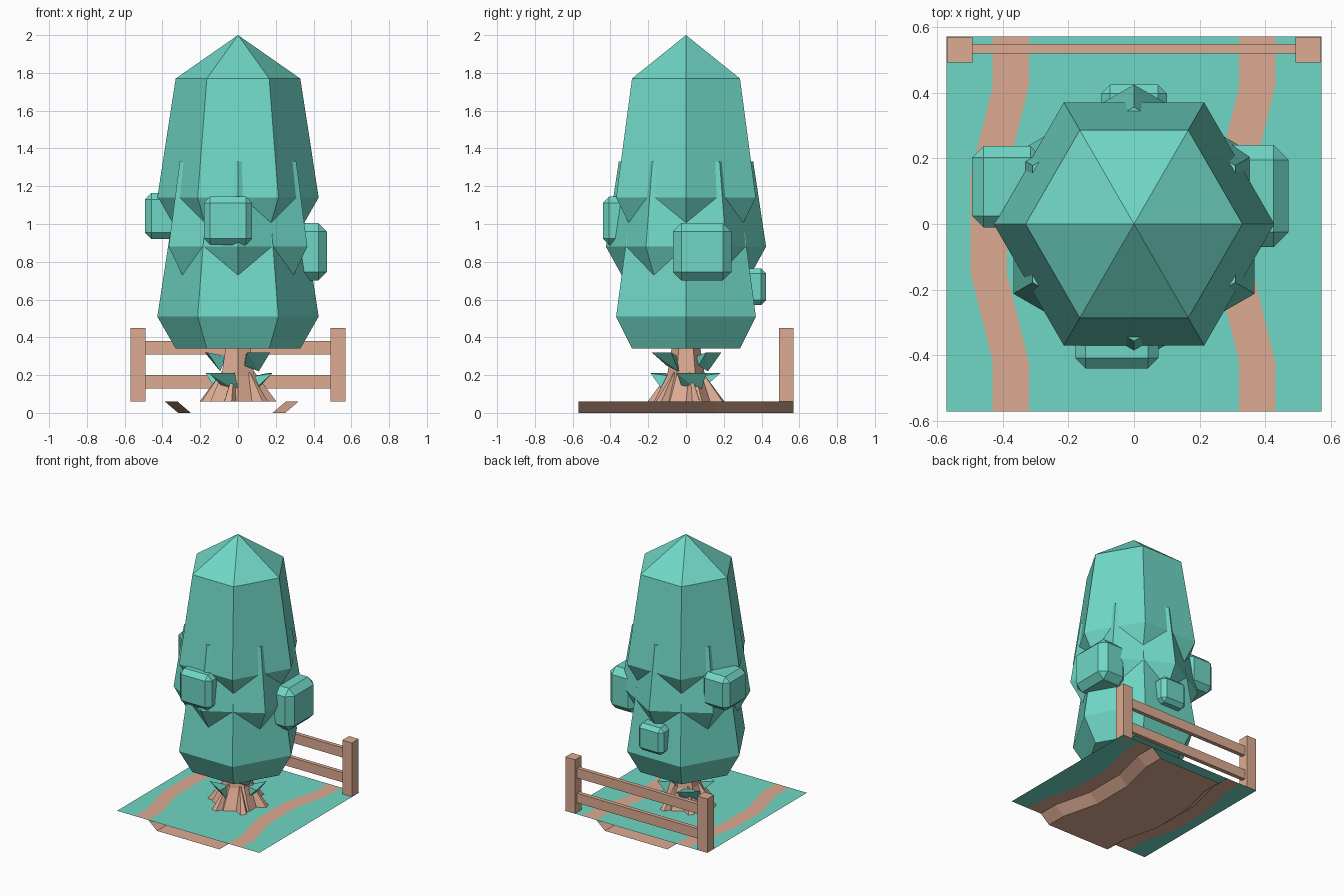
import bpy, bmesh
from math import cos, sin, radians, pi

if "Cube" in bpy.data.objects:
    bpy.data.objects.remove(bpy.data.objects["Cube"])


def material(name, col):
    m = bpy.data.materials.new(name)
    m.diffuse_color = (*col, 1)
    m.use_nodes = True
    m.node_tree.nodes["Principled BSDF"].inputs["Base Color"].default_value = m.diffuse_color
    return m


LEAF = material("leaf_teal", (0.16, 0.68, 0.56))
WOOD = material("wood_tan", (0.72, 0.41, 0.29))


def finish(name, bm, mat):
    me = bpy.data.meshes.new(name)
    bm.to_mesh(me)
    bm.free()
    ob = bpy.data.objects.new(name, me)
    bpy.context.collection.objects.link(ob)
    me.materials.append(mat)
    return ob


def lathe(name, profile, mat, sides=6, turn=0.0):
    """Stack of n-sided rings, (radius, z) from bottom to top; radius 0 makes a point."""
    bm = bmesh.new()
    rings = []
    for r, z in profile:
        n = sides if r else 1
        rings.append([bm.verts.new((r * cos(turn + 2 * pi * i / sides),
                                    r * sin(turn + 2 * pi * i / sides), z)) for i in range(n)])
    for a, b in zip(rings, rings[1:]):
        for i in range(sides):
            j = (i + 1) % sides
            bm.faces.new([a[i], a[j], b[0]] if len(b) == 1 else [a[i], a[j], b[j], b[i]])
    bm.faces.new(rings[0][::-1])
    if len(rings[-1]) > 1:
        bm.faces.new(rings[-1])
    return finish(name, bm, mat)


def box(name, lo, hi, mat, bevel=0.0):
    bm = bmesh.new()
    bmesh.ops.create_cube(bm, size=1)
    for v in bm.verts:
        v.co = [(l + h) / 2 + c * (h - l) for l, h, c in zip(lo, hi, v.co)]
    if bevel:
        bmesh.ops.bevel(bm, geom=bm.edges[:], offset=bevel, segments=1, affect='EDGES')
    return finish(name, bm, mat)


def hull(name, pts, angle, mat):
    """Convex wedge from (outward, sideways, z) points, turned about the trunk."""
    bm = bmesh.new()
    c, s = cos(radians(angle)), sin(radians(angle))
    for o, t, z in pts:
        bm.verts.new((o * c - t * s, o * s + t * c, z))
    bmesh.ops.convex_hull(bm, input=bm.verts[:])
    return finish(name, bm, mat)


def ribbon(name, left, right, mat):
    """Strip along y between two (x, z) rails that follow the stream bend; None keeps x fixed."""
    bm = bmesh.new()
    rows = []
    for y, bend in [(-0.57, 0), (-0.42, 0), (-0.15, -0.067), (0.15, -0.067), (0.42, 0), (0.57, 0)]:
        rows.append([bm.verts.new((x + (bend if abs(x) < 0.5 else 0), y, z)) for x, z in (left, right)])
    for a, b in zip(rows, rows[1:]):
        bm.faces.new([a[0], a[1], b[1], b[0]])
    return finish(name, bm, mat)


# Foliage: three overlapping hexagonal tiers, the middle one turned by 30 degrees
lathe("lower_foliage", [(0.33, 0.34), (0.427, 0.51), (0.358, 0.96)], LEAF)
lathe("middle_foliage", [(0.33, 0.71), (0.424, 0.88), (0.356, 1.33)], LEAF, turn=pi / 6)
lathe("upper_foliage", [(0.33, 0.97), (0.427, 1.14), (0.33, 1.77), (0, 2.0)], LEAF)

# Chamfered leaf clumps on the sides
box("front_clump", (-0.18, -0.44, 0.89), (0.075, -0.26, 1.145), LEAF, 0.033)
box("right_clump", (0.25, -0.07, 0.70), (0.47, 0.24, 1.005), LEAF, 0.045)
box("left_clump", (-0.493, -0.01, 0.92), (-0.28, 0.237, 1.165), LEAF, 0.035)
box("back_clump", (-0.1, 0.28, 0.57), (0.1, 0.424, 0.765), LEAF, 0.027)

# Flared trunk with roots
lathe("trunk", [(0.17, 0.06), (0.10, 0.2), (0.075, 0.35)], WOOD, turn=pi / 6)
for k in range(6):
    hull(f"root_{k + 1}", [(0.205, -0.02, 0.06), (0.205, 0.02, 0.06), (0.1, -0.05, 0.06),
                           (0.1, 0.05, 0.06), (0.17, 0, 0.11), (0.08, 0, 0.23)], 60 * k + 15, WOOD)

# Low fronds around the trunk, in two staggered tiers
for tier, z, angles in (("low", 0.21, (240, 130, 10)), ("high", 0.32, (310, 60, 185))):
    for k, a in enumerate(angles):
        hull(f"{tier}_frond_{k + 1}", [(0.17, -0.08, z), (0.17, 0.08, z), (0.10, -0.04, z - 0.07),
                                       (0.10, 0.06, z - 0.1), (0.06, 0, z - 0.02)], a, LEAF)

# Ground sheet: grass, banks and middle, then the open-ended bed underneath
xs = [-0.57, -0.43, -0.32, 0.32, 0.43, 0.57]
names = ["left_grass", "left_bank", "middle_ground", "right_bank", "right_grass"]
for i, n in enumerate(names):
    ribbon(n, (xs[i], 0.06), (xs[i + 1], 0.06), WOOD if "bank" in n else LEAF)
ribbon("bed_left_wall", (-0.25, 0), (-0.32, 0.06), WOOD)
ribbon("bed_right_wall", (0.32, 0.06), (0.25, 0), WOOD)
ribbon("bed_floor", (0.25, 0), (-0.25, 0), WOOD)

# Fence along the back edge
for side, x in (("left", -0.53), ("right", 0.53)):
    box(f"{side}_fence_post", (x - 0.039, 0.492, 0.06), (x + 0.039, 0.569, 0.45), WOOD)
for level, z in (("lower", 0.13), ("upper", 0.31)):
    box(f"{level}_fence_rail", (-0.5, 0.518, z), (0.5, 0.547, z + 0.07), WOOD)
